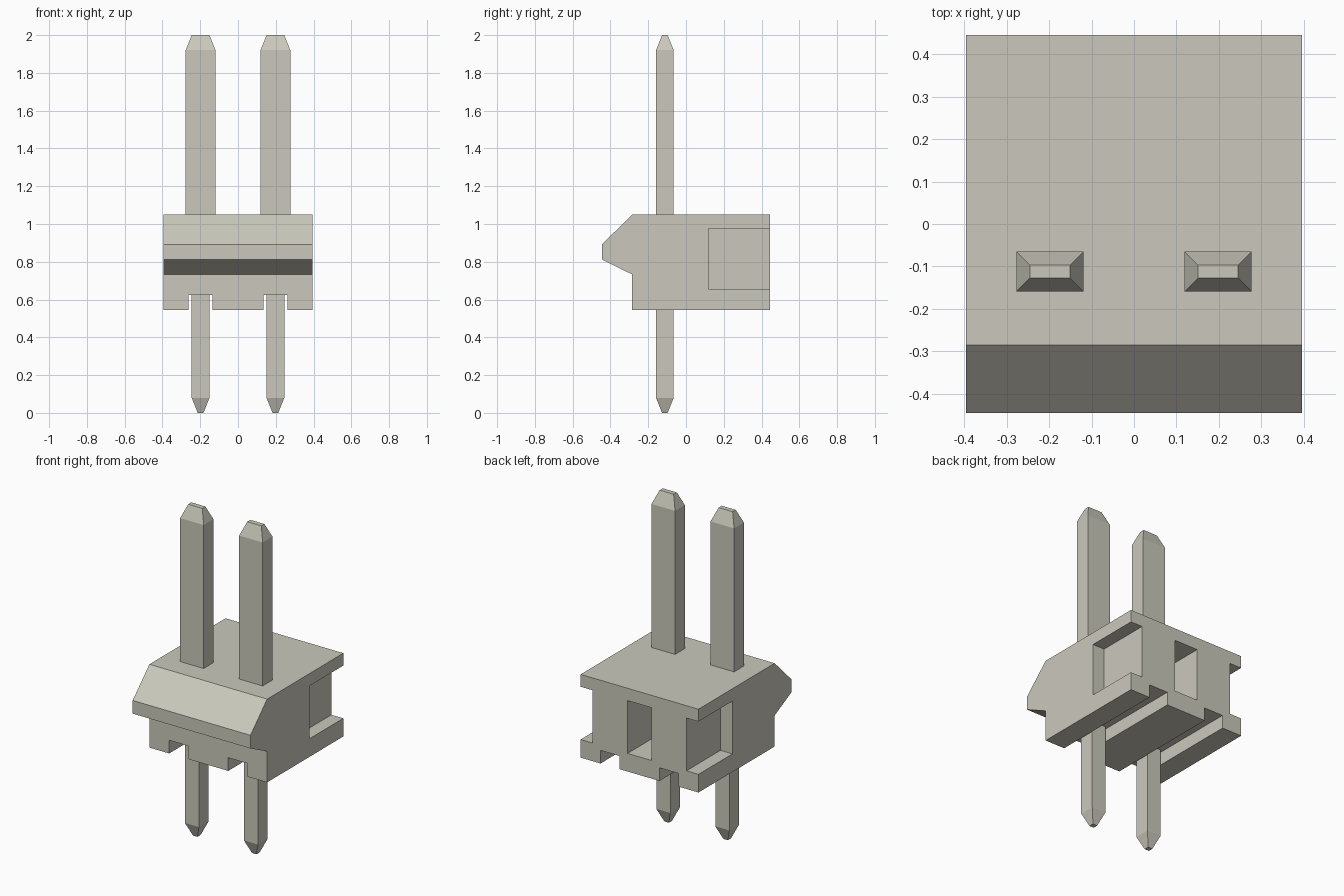
import bpy
import bmesh

cube = bpy.data.objects.get("Cube")
if cube:
    bpy.data.objects.remove(cube, do_unlink=True)

# One warm grey for everything
COLOUR = (0.597, 0.584, 0.503, 1.0)
mat = bpy.data.materials.new("warm grey")
mat.use_nodes = True
mat.diffuse_color = COLOUR
mat.node_tree.nodes["Principled BSDF"].inputs["Base Color"].default_value = COLOUR

HALF_WIDTH = 0.395
BACK = 0.445
PIN_X, PIN_Y = 0.198, -0.112


def make_object(name, bm):
    bmesh.ops.recalc_face_normals(bm, faces=bm.faces)
    mesh = bpy.data.meshes.new(name)
    bm.to_mesh(mesh)
    bm.free()
    mesh.materials.append(mat)
    obj = bpy.data.objects.new(name, mesh)
    bpy.context.collection.objects.link(obj)
    return obj


def loft(bm, rings):
    """Skin a list of matching point rings and cap both ends."""
    loops = [[bm.verts.new(p) for p in ring] for ring in rings]
    n = len(loops[0])
    for a, b in zip(loops, loops[1:]):
        for i in range(n):
            j = (i + 1) % n
            bm.faces.new((a[i], a[j], b[j], b[i]))
    bm.faces.new(loops[0])
    bm.faces.new(loops[-1])


def rect(cx, cy, w, d, z):
    return [(cx + sx * w / 2, cy + sy * d / 2, z)
            for sx, sy in ((-1, -1), (1, -1), (1, 1), (-1, 1))]


def add_box(bm, x0, x1, y0, y1, z0, z1):
    cx, cy = (x0 + x1) / 2, (y0 + y1) / 2
    loft(bm, [rect(cx, cy, x1 - x0, y1 - y0, z) for z in (z0, z1)])


# Housing: side profile with a wedge-shaped front lip
profile = [(-0.285, 0.545), (BACK, 0.545), (BACK, 1.05), (-0.285, 1.05),
           (-BACK, 0.892), (-BACK, 0.812), (-0.285, 0.733)]
bm = bmesh.new()
loft(bm, [[(x, y, z) for y, z in profile] for x in (-HALF_WIDTH, HALF_WIDTH)])
housing = make_object("housing", bm)

# Rear pockets (centre slot and two open corners) and underside grooves
bm = bmesh.new()
for x0, x1 in ((-0.6, -0.315), (-0.08, 0.08), (0.315, 0.6)):
    add_box(bm, x0, x1, 0.12, 0.6, 0.655, 0.975)
for cx in (-PIN_X, PIN_X):
    add_box(bm, cx - 0.064, cx + 0.064, -0.6, 0.6, 0.4, 0.625)
cutter = make_object("housing_cutter", bm)
cutter.hide_render = True

mod = housing.modifiers.new("recesses", 'BOOLEAN')
mod.operation = 'DIFFERENCE'
mod.solver = 'EXACT'
mod.object = cutter
bpy.context.view_layer.objects.active = housing
bpy.ops.object.modifier_apply(modifier=mod.name)
bpy.data.objects.remove(cutter, do_unlink=True)

# Pins: broad blade above, square tail below, both with tapered tips
for side, cx in (("right", -PIN_X), ("left", PIN_X)):
    bm = bmesh.new()
    loft(bm, [rect(cx, PIN_Y, w, d, z) for w, d, z in
              ((0.158, 0.094, 1.0), (0.158, 0.094, 1.92), (0.094, 0.03, 2.0))])
    make_object(side + "_upper_pin", bm)

    bm = bmesh.new()
    loft(bm, [rect(cx, PIN_Y, w, w, z) for w, z in
              ((0.03, 0.0), (0.094, 0.08), (0.094, 0.68))])
    make_object(side + "_lower_pin", bm)
